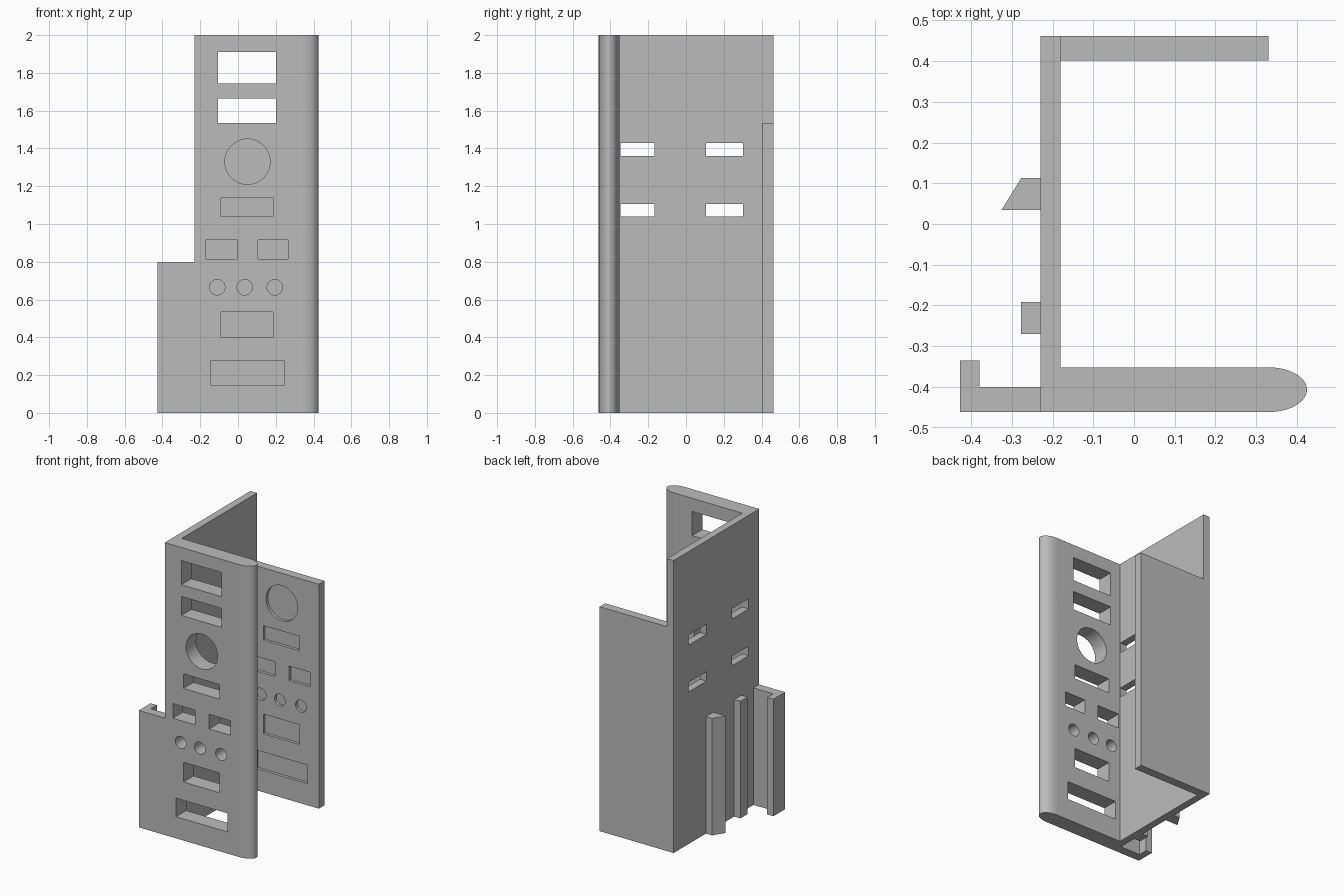
import bpy, bmesh, math
from mathutils import Vector

if "Cube" in bpy.data.objects:
    bpy.data.objects.remove(bpy.data.objects["Cube"])

grey = bpy.data.materials.new("light_grey")
grey.diffuse_color = (0.5, 0.5, 0.5, 1)
grey.use_nodes = True
grey.node_tree.nodes["Principled BSDF"].inputs["Base Color"].default_value = grey.diffuse_color


def add_prism(bm, points, offset):
    """Extrude a closed 3D outline along an offset."""
    face = bm.faces.new([bm.verts.new(p) for p in points])
    ext = bmesh.ops.extrude_face_region(bm, geom=[face], use_keep_orig=True)
    verts = [g for g in ext["geom"] if isinstance(g, bmesh.types.BMVert)]
    bmesh.ops.translate(bm, verts=verts, vec=Vector(offset))


def make_object(name, bm):
    bmesh.ops.recalc_face_normals(bm, faces=bm.faces[:])
    mesh = bpy.data.meshes.new(name)
    bm.to_mesh(mesh)
    bm.free()
    mesh.materials.append(grey)
    obj = bpy.data.objects.new(name, mesh)
    bpy.context.collection.objects.link(obj)
    return obj


def upright(name, outline, height):
    """Stand a top-down outline up from the floor."""
    bm = bmesh.new()
    add_prism(bm, [(x, y, 0) for x, y in outline], (0, 0, height))
    return make_object(name, bm)


def rect(a0, a1, b0, b1):
    return [(a0, b0), (a1, b0), (a1, b1), (a0, b1)]


def circle(cx, cz, r, n=48):
    return [(cx + r * math.cos(2 * math.pi * i / n),
             cz + r * math.sin(2 * math.pi * i / n)) for i in range(n)]


def cut(obj, cutter):
    mod = obj.modifiers.new("openings", "BOOLEAN")
    mod.operation = "DIFFERENCE"
    mod.solver = "EXACT"
    mod.object = cutter
    cutter.hide_render = True
    cutter.hide_viewport = True


# Front and side walls as one L, with a rounded free edge at the front
nose = [(0.33 + 0.095 * math.cos(a), -0.407 + 0.055 * math.sin(a))
        for a in [math.pi * (i / 24 - 0.5) for i in range(25)]]
shell = upright("front_and_side_wall",
                [(-0.23, -0.462)] + nose +
                [(-0.18, -0.352), (-0.18, 0.462), (-0.23, 0.462)], 2.0)

# Shorter back wall
back = upright("back_wall", rect(-0.18, 0.33, 0.402, 0.462), 1.535)

# Hooked flange and the two guide rails on the outside of the side wall
upright("hooked_flange",
        [(-0.23, -0.462), (-0.23, -0.40), (-0.38, -0.40), (-0.38, -0.335),
         (-0.427, -0.335), (-0.427, -0.462)], 0.8)
upright("square_rail", rect(-0.277, -0.23, -0.27, -0.192), 0.8)
upright("wedge_rail", [(-0.23, 0.035), (-0.23, 0.113), (-0.277, 0.113),
                       (-0.325, 0.035)], 0.8)

# Openings: through the front wall, shallow recesses in the back wall
openings = [rect(-0.105, 0.20, 1.745, 1.91), rect(-0.105, 0.20, 1.535, 1.665),
            circle(0.05, 1.33, 0.12),
            rect(-0.09, 0.185, 1.04, 1.14),
            rect(-0.17, -0.003, 0.815, 0.915), rect(0.105, 0.265, 0.815, 0.915),
            rect(-0.09, 0.185, 0.40, 0.535), rect(-0.145, 0.245, 0.148, 0.275)]
openings += [circle(x, 0.665, 0.041, 32) for x in (-0.11, 0.035, 0.195)]

for wall, y0, y1, shapes in ((shell, -0.6, -0.25, openings),
                             (back, 0.3, 0.422, openings[2:])):
    bm = bmesh.new()
    for shape in shapes:
        add_prism(bm, [(x, y0, z) for x, z in shape], (0, y1 - y0, 0))
    cut(wall, make_object("panel_cutter", bm))

# Four slots through the side wall
bm = bmesh.new()
for y0, y1 in ((-0.348, -0.167), (0.107, 0.302)):
    for z0, z1 in ((1.04, 1.105), (1.36, 1.43)):
        add_prism(bm, [(-0.3, y, z) for y, z in rect(y0, y1, z0, z1)], (0.2, 0, 0))
cut(shell, make_object("slot_cutter", bm))

# Apply the cuts, remove the cutters, smooth the round faces
bpy.context.view_layer.update()
depsgraph = bpy.context.evaluated_depsgraph_get()
for obj in (shell, back):
    mesh = bpy.data.meshes.new_from_object(obj.evaluated_get(depsgraph))
    obj.modifiers.clear()
    obj.data = mesh
for obj in [o for o in bpy.data.objects if "cutter" in o.name]:
    bpy.data.objects.remove(obj)
for obj in (shell, back):
    bpy.ops.object.select_all(action="DESELECT")
    obj.select_set(True)
    bpy.context.view_layer.objects.active = obj
    bpy.ops.object.shade_smooth_by_angle(angle=math.radians(30))
